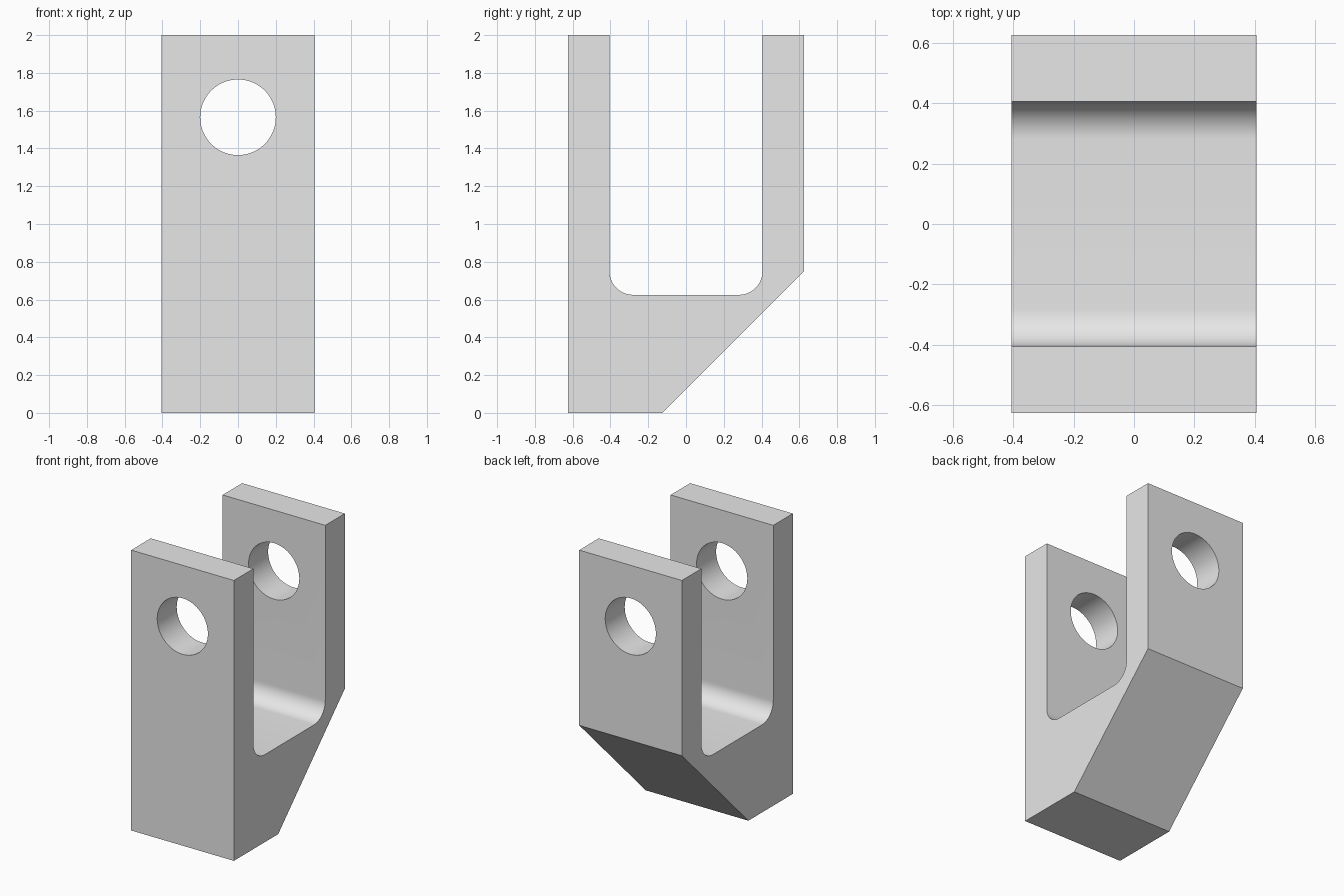
import bpy, bmesh, math
from math import cos, sin, pi

if "Cube" in bpy.data.objects:
    bpy.data.objects.remove(bpy.data.objects["Cube"], do_unlink=True)

HALF_WIDTH = 0.405
SLOT = 0.405          # half the gap between the arms
FLOOR = 0.625         # height of the slot floor
FILLET = 0.125
HOLE_RADIUS, HOLE_HEIGHT = 0.2, 1.565

metal = bpy.data.materials.new("plain grey metal")
metal.use_nodes = True
metal.diffuse_color = (0.8, 0.8, 0.8, 1)
metal.node_tree.nodes["Principled BSDF"].inputs["Base Color"].default_value = (0.8, 0.8, 0.8, 1)


def fillet(side, steps=16):
    """Rounded slot corner on one side, from the wall to the floor."""
    cy, cz = side * (SLOT - FILLET), FLOOR + FILLET
    return [(cy + side * FILLET * cos(a), cz - FILLET * sin(a))
            for a in (pi / 2 * i / steps for i in range(steps + 1))]


# Side profile (y, z): outer outline, then down into the slot and back up
profile = [(-0.625, 2), (-0.625, 0), (-0.125, 0), (0.625, 0.75), (0.625, 2), (SLOT, 2)]
profile += fillet(1) + fillet(-1)[::-1] + [(-SLOT, 2)]

# Clevis body: profile swept across the width
bm = bmesh.new()
face = bm.faces.new([bm.verts.new((-HALF_WIDTH, y, z)) for y, z in profile])
swept = bmesh.ops.extrude_face_region(bm, geom=[face], use_keep_orig=True)
moved = [v for v in swept["geom"] if isinstance(v, bmesh.types.BMVert)]
bmesh.ops.translate(bm, verts=moved, vec=(2 * HALF_WIDTH, 0, 0))
bmesh.ops.recalc_face_normals(bm, faces=bm.faces)
mesh = bpy.data.meshes.new("clevis_bracket")
bm.to_mesh(mesh)
bm.free()
mesh.materials.append(metal)
bracket = bpy.data.objects.new("clevis_bracket", mesh)
bpy.context.collection.objects.link(bracket)

# Pin hole through both arms
bpy.ops.mesh.primitive_cylinder_add(vertices=96, radius=HOLE_RADIUS, depth=2,
                                    location=(0, 0, HOLE_HEIGHT), rotation=(pi / 2, 0, 0))
cutter = bpy.context.object
cutter.name = "pin_hole_cutter"
cutter.data.materials.append(metal)

bpy.ops.object.select_all(action='DESELECT')
bracket.select_set(True)
bpy.context.view_layer.objects.active = bracket
hole = bracket.modifiers.new("pin_hole", 'BOOLEAN')
hole.operation, hole.solver, hole.object = 'DIFFERENCE', 'EXACT', cutter
bpy.ops.object.modifier_apply(modifier=hole.name)
bpy.data.objects.remove(cutter, do_unlink=True)
bpy.ops.object.shade_smooth_by_angle(angle=math.radians(30))
